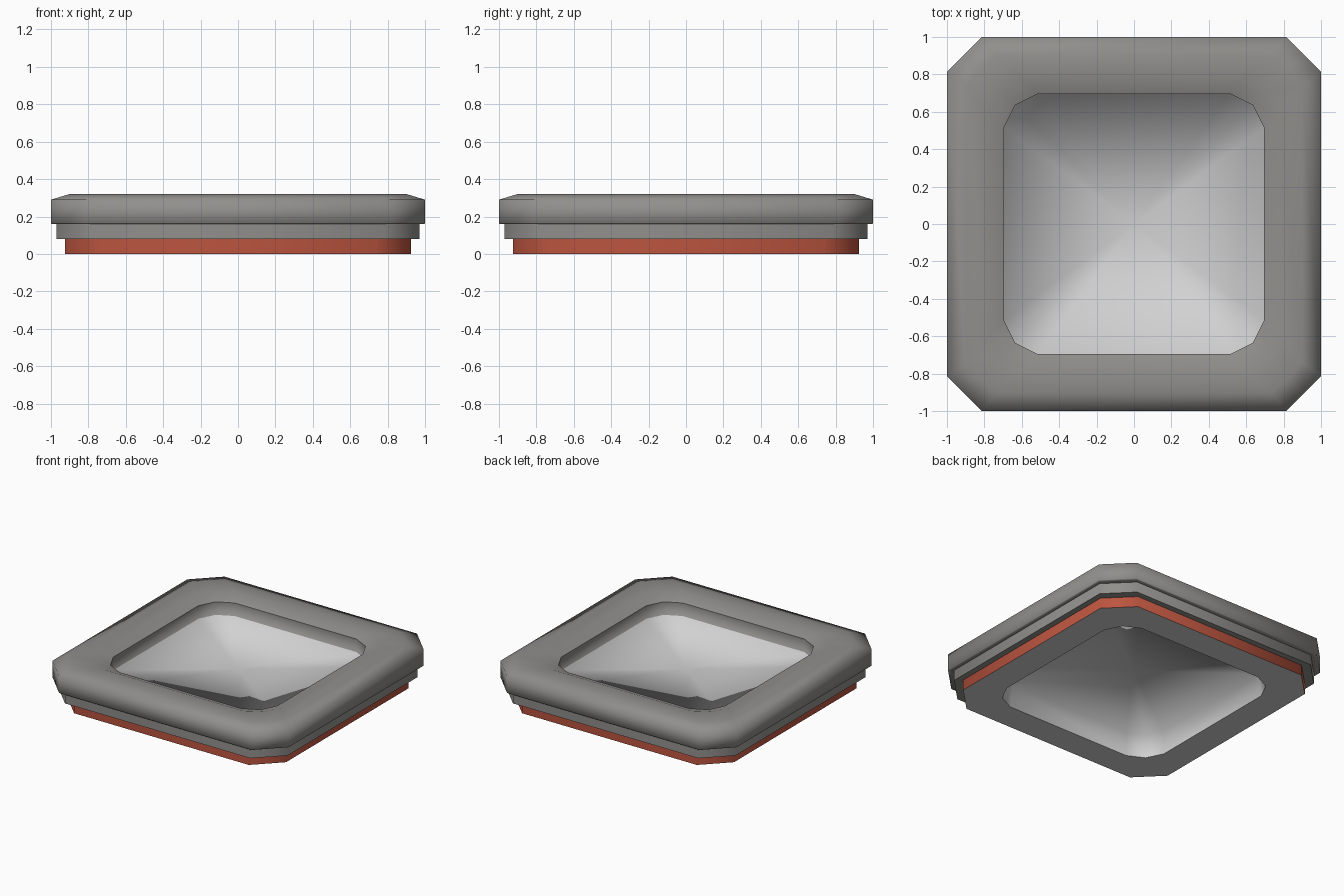
import bpy, bmesh, math

if "Cube" in bpy.data.objects:
    bpy.data.objects.remove(bpy.data.objects["Cube"])


def material(name, rgb):
    m = bpy.data.materials.new(name)
    m.diffuse_color = (*rgb, 1)
    m.use_nodes = True
    m.node_tree.nodes["Principled BSDF"].inputs["Base Color"].default_value = m.diffuse_color
    return m


GREY = material("warm grey", (0.28, 0.275, 0.262))
RED = material("brick red", (0.5, 0.09, 0.05))
PALE = material("pale grey", (0.64, 0.64, 0.64))


def ring(bm, r, k, m, z):
    """Square loop with cut corners: sides at r, ends at k, corner middle at m."""
    verts = []
    for c, s in ((1, 0), (0, 1), (-1, 0), (0, -1)):
        for x, y in ((r, -k), (r, k), (m, m)):
            verts.append(bm.verts.new((c * x - s * y, s * x + c * y, z)))
    return verts


def loft(name, rings, mat, apex=None, angle=80, flip=False, wall_mat=None):
    """Skin the loops in order; apex closes the last loop to a centre point."""
    bm = bmesh.new()
    loops = [ring(bm, *p) for p in rings]
    for a, b in zip(loops, loops[1:]):
        for i in range(12):
            j = (i + 1) % 12
            f = bm.faces.new((a[i], a[j], b[j], b[i]))
            f.material_index = 1 if wall_mat else 0
    if apex is not None:
        tip = bm.verts.new((0, 0, apex))
        for i in range(12):
            bm.faces.new((loops[-1][i], loops[-1][(i + 1) % 12], tip))
    if flip:
        bmesh.ops.reverse_faces(bm, faces=bm.faces)
    me = bpy.data.meshes.new(name)
    bm.to_mesh(me)
    bm.free()
    me.materials.append(mat)
    if wall_mat:
        me.materials.append(wall_mat)
    ob = bpy.data.objects.new(name, me)
    bpy.context.collection.objects.link(ob)
    bpy.ops.object.select_all(action='DESELECT')
    ob.select_set(True)
    bpy.context.view_layer.objects.active = ob
    bpy.ops.object.shade_smooth_by_angle(angle=math.radians(angle))
    return ob


def cut(r, z, chamfer=0.185):
    return (r, r - chamfer, r - chamfer / 2, z)


OPENING = (0.695, 0.515, 0.635)

# Red band around the foot
loft("base_band", [cut(0.925, 0.0), cut(0.925, 0.08)], RED)

# Stepped frame with a softened top
loft("frame", [
    cut(0.925, 0.08), cut(0.97, 0.08), cut(0.97, 0.16),
    cut(0.995, 0.16), cut(1.0, 0.165), cut(1.0, 0.29),
    (0.9, 0.735, 0.825, 0.32), (0.78, 0.59, 0.71, 0.318),
    (*OPENING, 0.285)], GREY)

# Recessed panel blending into the grey inner wall
loft("panel", [(*OPENING, 0.285), (*OPENING, 0.185)], PALE,
     apex=0.183, angle=120, wall_mat=GREY)

# Flat underside of the foot
loft("foot_underside", [(0.71, 0.525, 0.648, 0.0), cut(0.925, 0.0)], PALE)

# Recess beneath, blending into the back of the panel
loft("panel_back", [(0.71, 0.525, 0.648, 0.0), (*OPENING, 0.175)], PALE,
     apex=0.173, angle=120, flip=True)
bm = bmesh.new()
me = bpy.data.objects["panel_back"].data
bm.from_mesh(me)
bm.normal_update()
bm.to_mesh(me)
bm.free()
